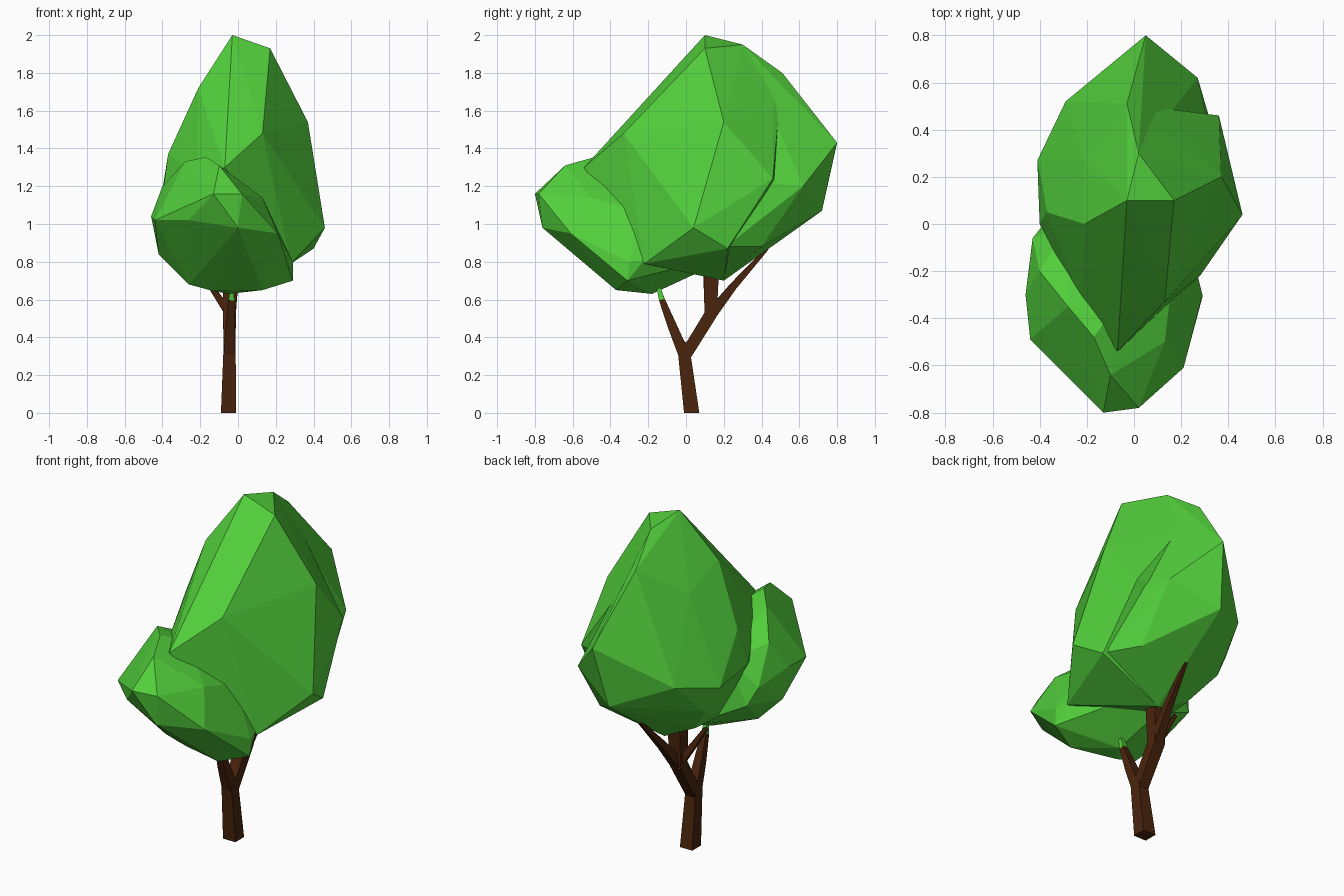
import bpy, bmesh, math
from mathutils import Vector

if "Cube" in bpy.data.objects:
    bpy.data.objects.remove(bpy.data.objects["Cube"])


def material(name, rgb):
    m = bpy.data.materials.new(name)
    m.diffuse_color = (*rgb, 1)
    m.use_nodes = True
    m.node_tree.nodes["Principled BSDF"].inputs["Base Color"].default_value = m.diffuse_color
    return m


LEAF = material("leaf_green", (0.085, 0.63, 0.045))
BARK = material("bark_brown", (0.068, 0.018, 0.004))


def finish(bm, name, mat):
    bmesh.ops.recalc_face_normals(bm, faces=bm.faces)
    me = bpy.data.meshes.new(name)
    bm.to_mesh(me)
    bm.free()
    me.materials.append(mat)
    ob = bpy.data.objects.new(name, me)
    bpy.context.collection.objects.link(ob)
    return ob


def faceted_crown(name, points):
    """Faceted foliage mass around a few corner points."""
    bm = bmesh.new()
    for p in points:
        bm.verts.new(p)
    bmesh.ops.convex_hull(bm, input=bm.verts)
    bmesh.ops.delete(bm, geom=[v for v in bm.verts if not v.link_faces], context='VERTS')
    return finish(bm, name, LEAF)


def limb(name, path, mat=BARK, sides=4):
    """Tapered limb through (x, y, z, radius) stations."""
    bm = bmesh.new()
    rings = []
    for i, (x, y, z, r) in enumerate(path):
        a = Vector(path[max(i - 1, 0)][:3])
        b = Vector(path[min(i + 1, len(path) - 1)][:3])
        axis = (b - a).normalized() if z > 0 else Vector((0, 0, 1))
        rot = Vector((0, 0, 1)).rotation_difference(axis)
        angles = [(k + 0.5) * math.tau / sides for k in range(sides)]
        rings.append([bm.verts.new(Vector((x, y, z)) + rot @ Vector(
            (r * math.cos(t), r * math.sin(t), 0))) for t in angles])
    for lo, hi in zip(rings, rings[1:]):
        for k in range(sides):
            n = (k + 1) % sides
            bm.faces.new((lo[k], lo[n], hi[n], hi[k]))
    bm.faces.new(rings[0])
    bm.faces.new(rings[-1])
    return finish(bm, name, mat)


# Large rear crown: main mass joined with a stepped lobe behind it
left_side = [(-.21, .27, 1.62), (-.40, .0, 1.15), (-.41, .27, 1.12), (-.29, .52, 1.18),
             (.0, .20, .70), (-.22, .0, .80), (.02, .30, 1.95), (-.03, .51, 1.80),
             (-.33, .30, .97), (-.20, .20, .80)]
crown = faceted_crown("large_crown", left_side + [
    (-.03, .10, 2.0), (.17, .10, 1.93), (.37, .20, 1.54), (.46, .04, .98),
    (.36, .46, 1.24), (.14, .46, 1.60), (.40, .22, .87),
    (.28, -.22, .79), (-.07, -.54, 1.30), (.13, -.33, 1.48),
    (-.21, .0, 1.72), (-.37, .05, 1.37), (-.22, -.34, 1.25), (-.31, -.16, 1.10)])
lobe = faceted_crown("rear_lobe", left_side + [
    (.05, .80, 1.43), (.0, .72, 1.07), (.27, .62, 1.20), (.28, .40, .88),
    (.12, .40, 1.56), (.31, .43, 1.22), (.39, .21, .88)])
lobe.hide_render = True
lobe.hide_viewport = True
join = crown.modifiers.new("join_lobe", 'BOOLEAN')
join.operation = 'UNION'
join.solver = 'EXACT'
join.object = lobe

# Small front crown, reaching into the large one
faceted_crown("small_crown", [
    (-.13, -.80, 1.16), (.02, -.78, 1.16), (.0, -.76, .98), (-.10, -.64, 1.31),
    (-.17, -.48, 1.355), (-.28, -.35, 1.33), (-.44, -.49, 1.02), (-.46, -.30, 1.04),
    (-.43, -.06, 1.0), (-.40, -.20, 1.20), (.21, -.61, .95), (.29, -.30, .80),
    (.29, -.31, .70), (.13, -.37, .65), (-.05, -.18, .63), (-.26, -.30, .68),
    (-.42, -.30, .84), (.13, -.50, 1.14), (-.10, .08, .75), (-.39, -.01, .90),
    (-.26, -.66, 1.02), (.27, -.22, .81), (.16, -.25, 1.07), (-.08, -.35, 1.29),
    (-.27, .0, 1.15), (.1, .0, .78), (-.13, -.30, .645)])

# Trunk and forked branches
limb("trunk", [(-.05, .03, 0, .057), (-.045, -.01, .32, .046), (-.045, .01, .37, .036)])
limb("front_branch", [(-.045, -.015, .32, .042), (-.04, -.075, .465, .034), (-.035, -.128, .60, .022)])
limb("front_branch_tip", [(-.035, -.128, .60, .022), (-.03, -.15, .68, .012)], LEAF)
limb("rear_branch", [(-.045, .0, .31, .044), (-.045, .13, .52, .048), (-.04, .135, .78, .058)])
limb("back_twig", [(-.04, .14, .53, .04), (-.02, .25, .67, .028), (.0, .43, .87, .012)])
limb("side_twig", [(-.05, .13, .53, .03), (-.13, .11, .65, .022), (-.20, .10, .76, .014)])
